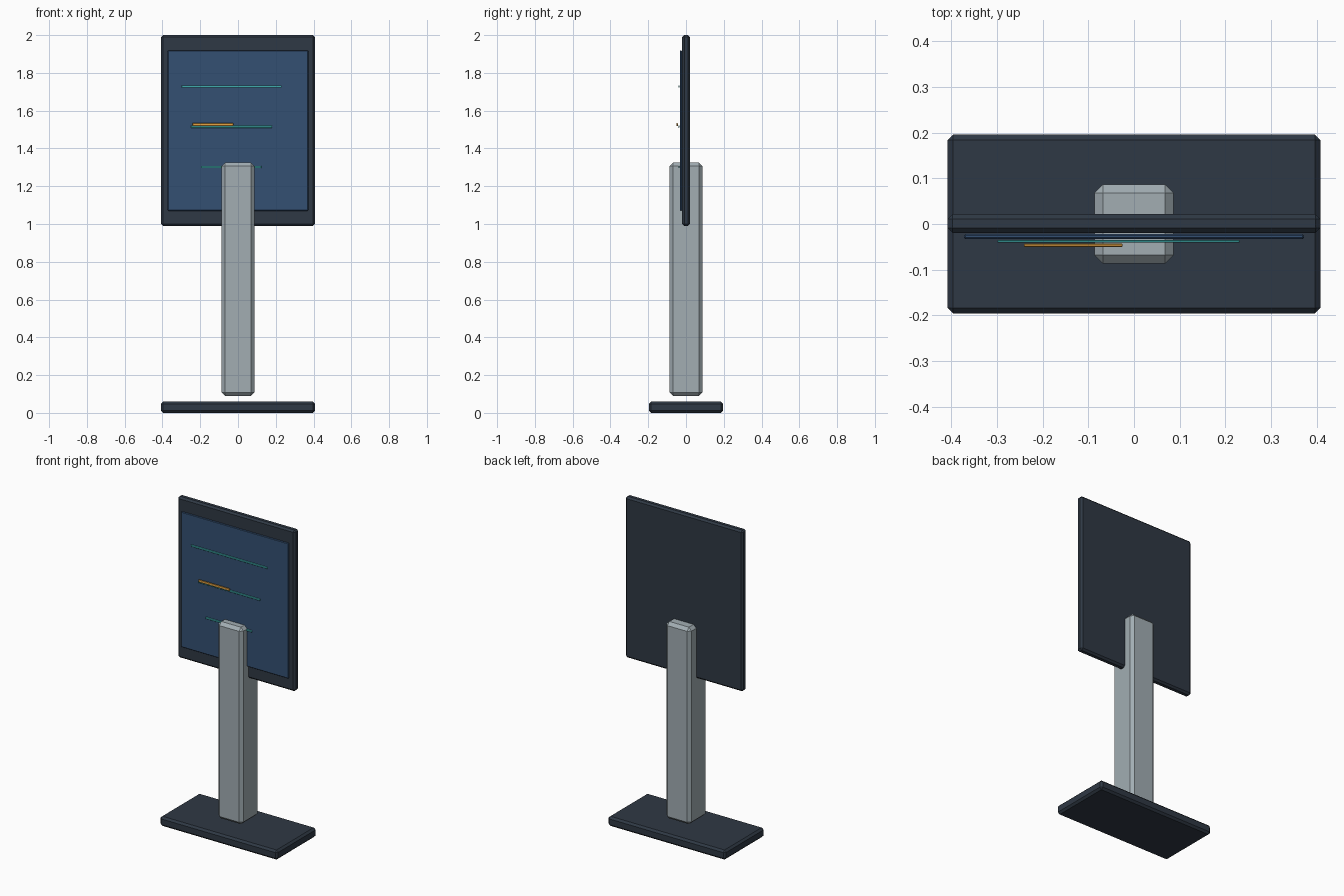
import bpy

if "Cube" in bpy.data.objects:
    bpy.data.objects.remove(bpy.data.objects["Cube"])


def material(name, color):
    m = bpy.data.materials.new(name)
    m.diffuse_color = (*color, 1.0)
    m.use_nodes = True
    m.node_tree.nodes["Principled BSDF"].inputs["Base Color"].default_value = m.diffuse_color
    return m


dark = material("dark_slate", (0.028, 0.040, 0.058))
metal = material("pale_metal", (0.36, 0.42, 0.45))
blue = material("screen_blue", (0.034, 0.08, 0.17))
teal = material("teal", (0.05, 0.42, 0.42))
amber = material("amber", (0.80, 0.38, 0.06))


def box(name, lo, hi, bevel, mat):
    """Chamfered box between two opposite corners."""
    center = [(a + b) / 2 for a, b in zip(lo, hi)]
    bpy.ops.mesh.primitive_cube_add(size=1, location=center)
    ob = bpy.context.object
    ob.name = name
    ob.scale = [b - a for a, b in zip(lo, hi)]
    bpy.ops.object.transform_apply(location=False, rotation=False, scale=True)
    mod = ob.modifiers.new("chamfer", 'BEVEL')
    mod.width = bevel
    mod.segments = 1
    ob.data.materials.append(mat)
    return ob


# Stand: foot plate and column floating just above it
box("base_plate", (-0.408, -0.196, 0.0), (0.408, 0.196, 0.06), 0.012, dark)
box("column", (-0.087, -0.087, 0.09), (0.087, 0.087, 1.325), 0.019, metal)

# Display housing and screen
box("display_housing", (-0.408, -0.020, 0.99), (0.408, 0.022, 2.0), 0.011, dark)
box("screen", (-0.372, -0.033, 1.07), (0.372, -0.022, 1.918), 0.003, blue)

# Three teal lines, each shorter than the one above
for i, (x0, x1, z) in enumerate([(-0.299, 0.231, 1.728),
                                 (-0.249, 0.181, 1.515),
                                 (-0.197, 0.124, 1.302)]):
    box(f"screen_line_{i + 1}", (x0, -0.041, z - 0.006), (x1, -0.035, z + 0.006), 0.0015, teal)

# Amber highlight bar
box("highlight_bar", (-0.241, -0.050, 1.519), (-0.025, -0.043, 1.534), 0.0015, amber)
